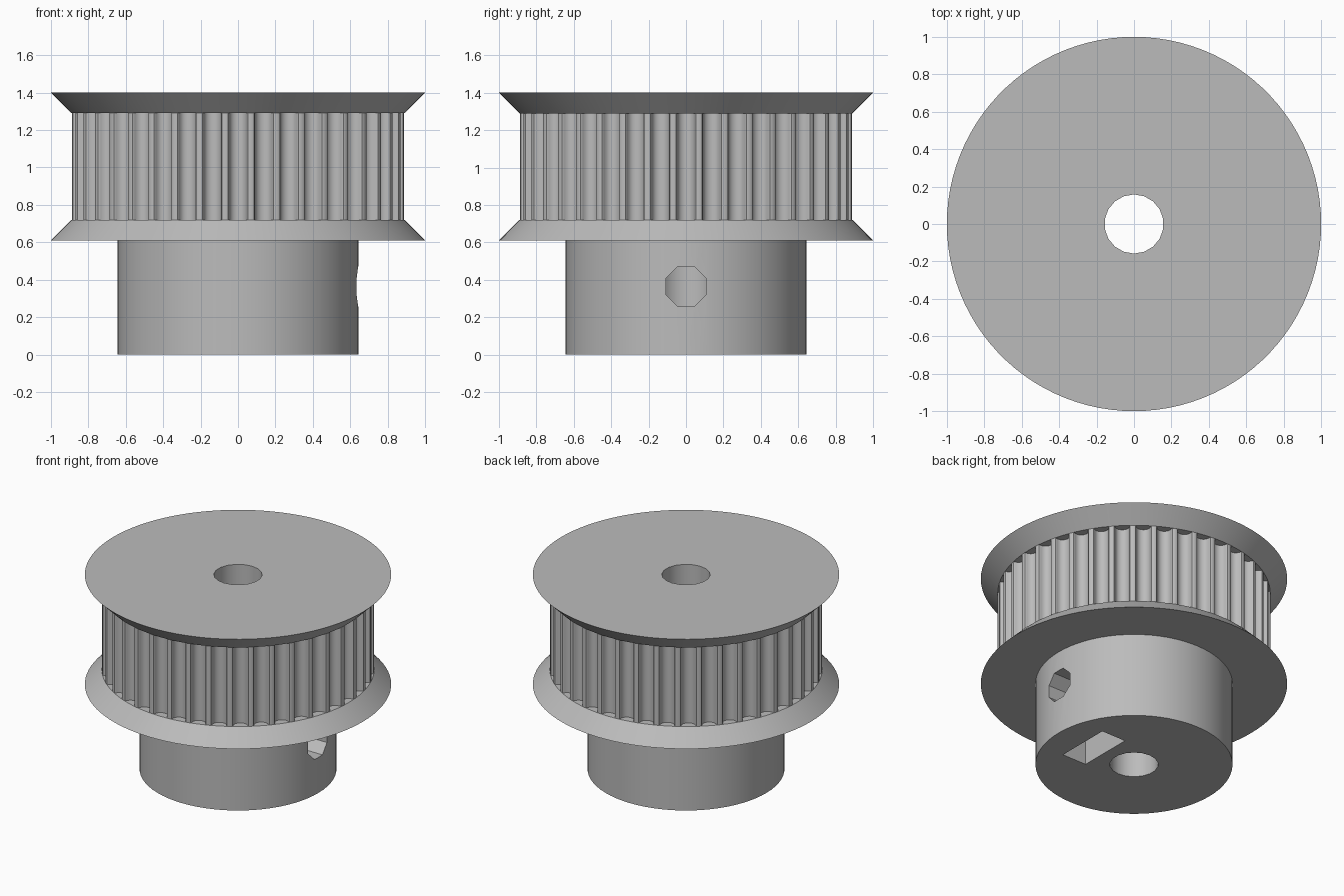
import bpy, bmesh
from math import radians, pi, sin, cos, sqrt
from mathutils import Matrix

cube = bpy.data.objects.get("Cube")
if cube:
    bpy.data.objects.remove(cube, do_unlink=True)

GREY = (0.5, 0.5, 0.5, 1)
metal = bpy.data.materials.new("plain_grey")
metal.use_nodes = True
metal.diffuse_color = GREY
metal.node_tree.nodes["Principled BSDF"].inputs["Base Color"].default_value = GREY

# Key heights and radii
FLANGE_LOW, BELT_LOW, BELT_TOP, TOP = 0.61, 0.72, 1.29, 1.4
HUB_R, BELT_R, RIM_R, BORE_R = 0.643, 0.89, 1.0, 0.158
SCREW_Z = 0.363
TEETH = 40


def make(name, bm):
    bmesh.ops.recalc_face_normals(bm, faces=bm.faces)
    mesh = bpy.data.meshes.new(name)
    bm.to_mesh(mesh)
    bm.free()
    mesh.materials.append(metal)
    obj = bpy.data.objects.new(name, mesh)
    bpy.context.collection.objects.link(obj)
    return obj


def frustum(name, r_low, r_top, z_low, z_top, sides):
    bm = bmesh.new()
    bmesh.ops.create_cone(bm, cap_ends=True, segments=sides, radius1=r_low,
                          radius2=r_top, depth=z_top - z_low,
                          matrix=Matrix.Translation((0, 0, (z_low + z_top) / 2)))
    return make(name, bm)


def x_prism(name, sides, radius, x0, x1, turn):
    # Prism lying along x at the height of the screw
    bm = bmesh.new()
    place = (Matrix.Translation(((x0 + x1) / 2, 0, SCREW_Z))
             @ Matrix.Rotation(pi / 2, 4, 'Y') @ Matrix.Rotation(turn, 4, 'Z'))
    bmesh.ops.create_cone(bm, cap_ends=True, segments=sides, radius1=radius,
                          radius2=radius, depth=x1 - x0, matrix=place)
    return make(name, bm)


def cut(obj, cutter):
    cutter.hide_render = True
    bpy.context.view_layer.objects.active = obj
    mod = obj.modifiers.new("cut", 'BOOLEAN')
    mod.operation, mod.solver, mod.object = 'DIFFERENCE', 'EXACT', cutter
    bpy.ops.object.modifier_apply(modifier=mod.name)


# Half of one rounded belt groove: sideways offset, depth
half = [(0.0604, 0), (0.0524, 0.0027), (0.0484, 0.0093), (0.0468, 0.017),
        (0.0442, 0.0245), (0.0408, 0.0316), (0.0365, 0.0385),
        (0.029, 0.0454), (0.02, 0.0504), (0.0103, 0.0535)]
groove = [(-t, d) for t, d in half] + [(0, 0.0545)] + half[::-1]


def toothed_ring():
    bm = bmesh.new()
    base = sqrt(BELT_R ** 2 - half[0][0] ** 2)
    outline = []
    for i in range(TEETH):
        a = 2 * pi * i / TEETH
        for t, d in groove:
            r = base - d
            outline.append(bm.verts.new((r * cos(a) - t * sin(a),
                                         r * sin(a) + t * cos(a), BELT_LOW)))
    face = bm.faces.new(outline)
    wall = bmesh.ops.extrude_face_region(bm, geom=[face])["geom"]
    bmesh.ops.translate(bm, vec=(0, 0, BELT_TOP - BELT_LOW),
                        verts=[v for v in wall if isinstance(v, bmesh.types.BMVert)])
    return make("toothed_ring", bm)


# Solid parts
hub = frustum("hub", HUB_R, HUB_R, 0, FLANGE_LOW, 72)
parts = [hub,
         frustum("lower_flange", RIM_R, BELT_R, FLANGE_LOW, BELT_LOW, 100),
         toothed_ring(),
         frustum("upper_flange", BELT_R, RIM_R, BELT_TOP, TOP, 100)]

# Shaft bore through every part
bore = frustum("bore_cutter", BORE_R, BORE_R, -0.2, TOP + 0.2, 18)
for part in parts:
    cut(part, bore)

# Set screw hole, hexagonal nut pocket and the slot leading to it
screw = x_prism("screw_cutter", 8, 0.107 / cos(pi / 8), 0, 0.8, pi / 8)
nut = x_prism("nut_cutter", 6, 0.2 / cos(pi / 6), 0.245, 0.438, 0)
bm = bmesh.new()
bmesh.ops.create_cube(bm, size=1, matrix=Matrix.Translation((0.3415, 0, SCREW_Z / 2 - 0.1))
                      @ Matrix.Diagonal((0.193, 0.4, SCREW_Z + 0.2, 1)))
slot = make("slot_cutter", bm)
for cutter in (screw, nut, slot):
    cut(hub, cutter)
for cutter in (bore, screw, nut, slot):
    bpy.data.objects.remove(cutter, do_unlink=True)

# Smooth the round walls, keep the edges crisp
bpy.ops.object.select_all(action='DESELECT')
for part in parts:
    part.select_set(True)
bpy.context.view_layer.objects.active = hub
bpy.ops.object.shade_smooth_by_angle(angle=radians(30))
